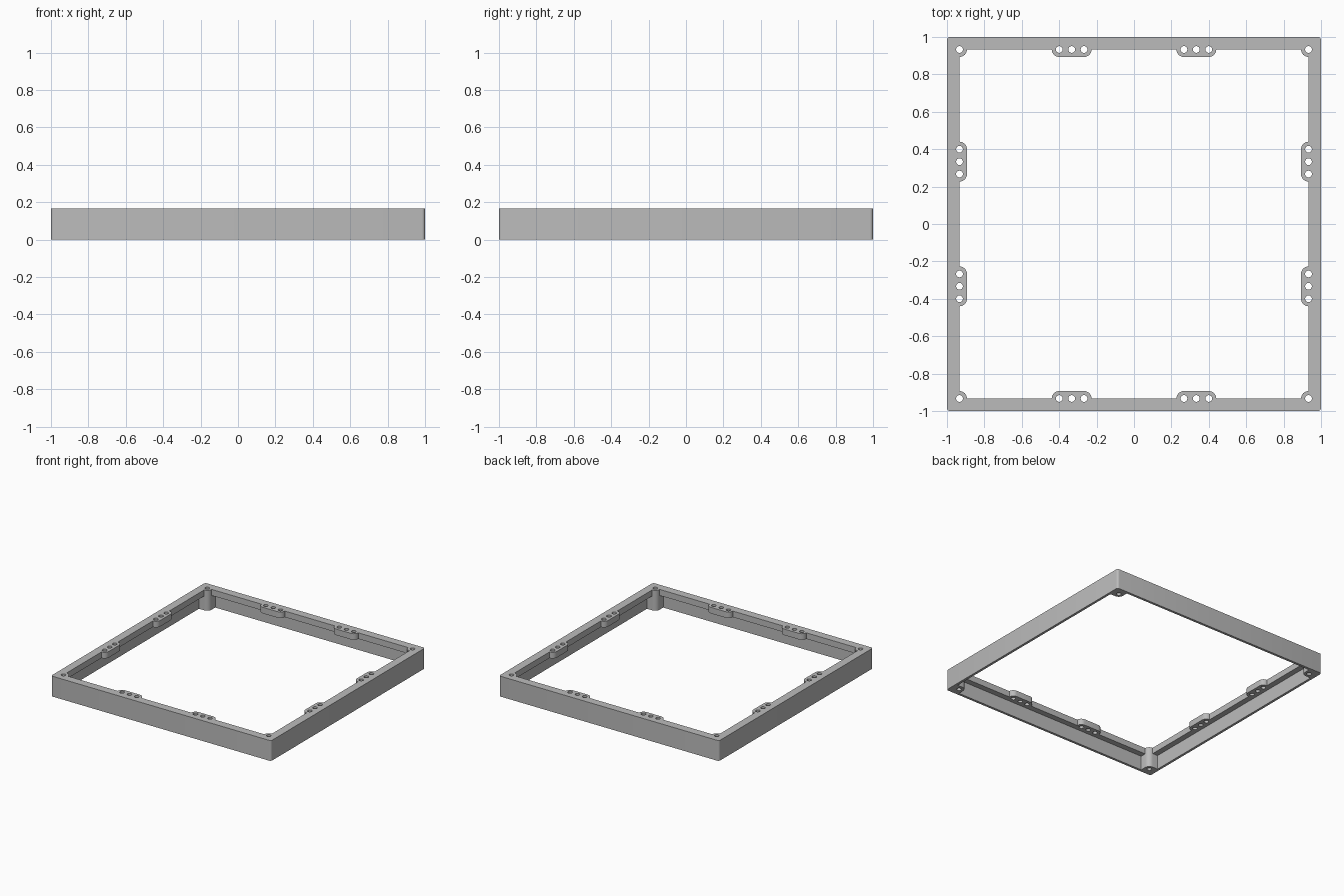
import bpy, bmesh
from math import cos, sin, pi, radians

cube = bpy.data.objects.get("Cube")
if cube:
    bpy.data.objects.remove(cube, do_unlink=True)

HEIGHT = 0.167       # full frame height
PLATE = 0.05         # thickness of the top flange
LIP = 0.933          # inner edge of flange, also the hole line
WALL = 0.98          # inner face of the thin wall
LOBE = 0.04          # radius of material around each hole
HOLE = 0.018
TAB_HOLES = (0.267, 0.333, 0.40)

grey = bpy.data.materials.new("plain grey")
grey.use_nodes = True
grey.diffuse_color = (0.5, 0.5, 0.5, 1)
grey.node_tree.nodes["Principled BSDF"].inputs["Base Color"].default_value = (0.5, 0.5, 0.5, 1)


def arc(cx, cy, r, start, end, steps=8):
    angles = [radians(start + (end - start) * i / steps) for i in range(steps + 1)]
    return [(cx + r * cos(a), cy + r * sin(a)) for a in angles]


def four_sides(points):
    """Repeat one side's outline around the square."""
    loop = []
    for _ in range(4):
        loop += points
        points = [(-y, x) for x, y in points]
    return loop


def circle(cx, cy):
    return [(cx + HOLE * cos(i * pi / 12), cy + HOLE * sin(i * pi / 12)) for i in range(24)]


def extruded(name, loops, bottom, top):
    """Solid from an outer loop and the openings inside it."""
    curve = bpy.data.curves.new(name, 'CURVE')
    curve.dimensions = '2D'
    curve.fill_mode = 'BOTH'
    curve.extrude = (top - bottom) / 2
    for loop in loops:
        spline = curve.splines.new('POLY')
        spline.points.add(len(loop) - 1)
        for point, (x, y) in zip(spline.points, loop):
            point.co = (x, y, 0, 1)
        spline.use_cyclic_u = True
    obj = bpy.data.objects.new(name, curve)
    bpy.context.collection.objects.link(obj)
    bpy.ops.object.select_all(action='DESELECT')
    obj.select_set(True)
    bpy.context.view_layer.objects.active = obj
    bpy.ops.object.convert(target='MESH')
    obj = bpy.context.view_layer.objects.active

    bm = bmesh.new()
    bm.from_mesh(obj.data)
    bmesh.ops.remove_doubles(bm, verts=bm.verts, dist=0.0001)
    bmesh.ops.translate(bm, verts=bm.verts, vec=(0, 0, (top + bottom) / 2))
    bmesh.ops.recalc_face_normals(bm, faces=bm.faces)
    bm.to_mesh(obj.data)
    bm.free()
    obj.data.materials.clear()
    obj.data.materials.append(grey)
    bpy.ops.object.shade_smooth_by_angle(angle=radians(30))
    return obj


# Shared outlines
r = 0.017
outer = four_sides(arc(r - 1, r - 1, r, 180, 270, 4))
corner = arc(-LIP, -LIP, LOBE, 90, 0)
corner_holes = [circle(x, y) for x in (-LIP, LIP) for y in (-LIP, LIP)]

# Thin wall with a hollow post in each corner
post_edge = LIP - LOBE
wall_inner = four_sides([(-WALL, -post_edge)] + corner + [(-post_edge, -WALL)])
extruded("wall_and_corner_posts", [outer, wall_inner] + corner_holes, 0, HEIGHT - PLATE)

# Top flange with two drilled tabs on each side
near, far = TAB_HOLES[0], TAB_HOLES[-1]
side = list(corner)
for left, right in ((-far, -near), (near, far)):
    side += arc(left, -LIP, LOBE, 180, 90) + arc(right, -LIP, LOBE, 90, 0)
tab_holes = []
for t in TAB_HOLES:
    for s in (-t, t):
        for e in (-LIP, LIP):
            tab_holes += [circle(s, e), circle(e, s)]
extruded("top_flange_with_tabs", [outer, four_sides(side)] + corner_holes + tab_holes,
         HEIGHT - PLATE, HEIGHT)
